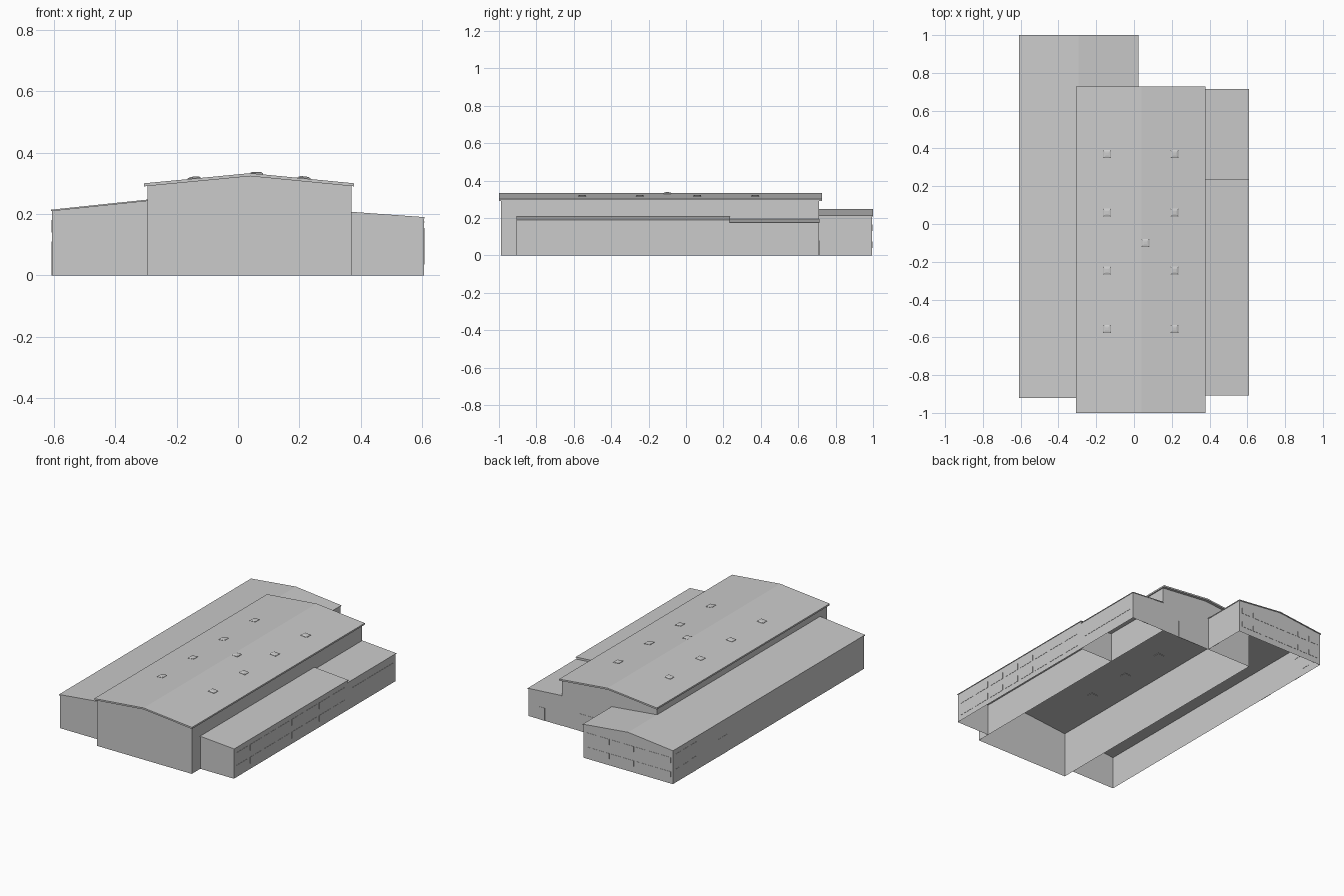
import bpy, bmesh

if "Cube" in bpy.data.objects:
    bpy.data.objects.remove(bpy.data.objects["Cube"])


def make(name, verts, faces, fix=False):
    me = bpy.data.meshes.new(name)
    me.from_pydata(verts, [], faces)
    if fix:
        bm = bmesh.new()
        bm.from_mesh(me)
        bmesh.ops.recalc_face_normals(bm, faces=bm.faces[:])
        bm.to_mesh(me)
        bm.free()
    ob = bpy.data.objects.new(name, me)
    bpy.context.collection.objects.link(ob)
    return ob


def walls(name, path, top, closed=False):
    """Upright wall sheets along a plan path; top(x) gives the wall height."""
    n = len(path)
    verts = [(x, y, 0) for x, y in path] + [(x, y, top(x)) for x, y in path]
    faces = [(i, (i + 1) % n, (i + 1) % n + n, i + n)
             for i in range(n if closed else n - 1)]
    return make(name, verts, faces)


def roof(name, profile, y0, y1, t):
    """Roof slab: x-z profile of the top surface, thickness t, run from y0 to y1."""
    ring = profile + [(x, z - t) for x, z in reversed(profile)]
    n, m = len(ring), len(profile)
    verts = [(x, y, z) for y in (y0, y1) for x, z in ring]
    faces = [(i, (i + 1) % n, (i + 1) % n + n, i + n) for i in range(n)]
    for i in range(m - 1):
        a = (i, i + 1, n - 2 - i, n - 1 - i)
        faces += [a, tuple(k + n for k in reversed(a))]
    return make(name, verts, faces, True)


def panels(name, facing, pos, rects, t=0.0015):
    """Thin window or door panels on a wall; rects are (start, end, z0, z1)."""
    verts, faces = [], []
    for a, b, z0, z1 in rects:
        k = len(verts)
        for d in (pos - t, pos + t):
            for u, z in ((a, z0), (b, z0), (b, z1), (a, z1)):
                verts.append((d, u, z) if facing == 'x' else (u, d, z))
        faces += [(k, k + 1, k + 2, k + 3), (k + 4, k + 5, k + 6, k + 7)]
        faces += [(k + i, k + (i + 1) % 4, k + 4 + (i + 1) % 4, k + 4 + i) for i in range(4)]
    return make(name, verts, faces, True)


def row(start, pitch, width, count, z0, z1):
    return [(start + i * pitch, start + i * pitch + width, z0, z1) for i in range(count)]


# Main hall
RIDGE, XL, XR = 0.04, -0.295, 0.37


def hall_top(x):
    return 0.333 - abs(x - RIDGE) * 0.0965


walls("hall_walls", [(XL, -0.99), (RIDGE, -0.99), (XR, -0.99),
                     (XR, 0.71), (RIDGE, 0.71), (XL, 0.71)],
      lambda x: hall_top(x) - 0.008, True)
roof("hall_roof", [(-0.306, 0.3), (RIDGE, 0.333), (0.378, 0.3)], -1, 0.728, 0.01)

# Left annex with gabled rear block


def left_top(x):
    return 0.247 - abs(x - XL) * 0.105


walls("left_annex_walls", [(0.02, 0.71), (0.02, 0.995), (XL, 0.995),
                           (-0.605, 0.995), (-0.605, -0.915), (XL, -0.915)],
      lambda x: left_top(x) - 0.003)
roof("left_annex_roof", [(-0.609, left_top(-0.609)), (XL, 0.247)], -0.92, 1, 0.005)
roof("rear_block_roof", [(XL, 0.247), (0.023, left_top(0.023))], 0.71, 1, 0.005)

# Right annex in two heights
for part, y0, y1, drop in (("front", -0.905, 0.232, 0), ("rear", 0.232, 0.712, 0.014)):
    def right_top(x):
        return 0.207 - drop - (x - XR) * 0.0725
    path = [(XR, y0), (0.605, y0), (0.605, y1), (XR, y1)]
    if part == "rear":
        path = path[1:]
    walls("right_annex_%s_walls" % part, path, lambda x: right_top(x) - 0.002)
    roof("right_annex_%s_roof" % part,
         [(XR, right_top(XR)), (0.608, right_top(0.608))], y0 - 0.002, y1 + 0.003, 0.004)

# Windows and doors
panels("right_annex_windows", 'x', 0.605,
       row(-0.88, 0.138, 0.115, 8, 0.035, 0.075) + row(-0.88, 0.138, 0.115, 8, 0.115, 0.155)
       + [(0.27, 0.69, 0.07, 0.125)])
panels("rear_windows", 'y', 0.995,
       row(-0.59, 0.086, 0.072, 7, 0.04, 0.075) + row(-0.59, 0.086, 0.072, 7, 0.13, 0.165))
panels("left_windows", 'x', -0.605,
       row(0.76, 0.08, 0.055, 3, 0.14, 0.18) + row(0.84, 0.08, 0.055, 2, 0.045, 0.085))
panels("left_doors", 'x', -0.605, [(0.765, 0.815, 0, 0.09), (0.455, 0.54, 0, 0.11)])
panels("hall_rear_gate", 'y', 0.71, [(0.09, 0.25, 0, 0.11)])
panels("right_annex_rear_door", 'y', 0.712, [(0.49, 0.535, 0, 0.08)])
panels("rear_block_side_door", 'x', 0.02, [(0.76, 0.81, 0, 0.09)])

# Skylights: low domed caps with a curb through the roof
RINGS = ((0.021, -0.013), (0.021, 0.002), (0.016, 0.005), (0.008, 0.0065))


def skylight(x, y):
    slope = 0 if abs(x - RIDGE) < 0.03 else (-0.0965 if x > RIDGE else 0.0965)
    base = hall_top(x)
    verts = [(x + r * sx, y + r * sy, base + h + slope * r * sx)
             for r, h in RINGS for sx, sy in ((-1, -1), (1, -1), (1, 1), (-1, 1))]
    faces = [(4 * k + i, 4 * k + (i + 1) % 4, 4 * k + 4 + (i + 1) % 4, 4 * k + 4 + i)
             for k in range(3) for i in range(4)]
    make("skylight", verts, faces + [(3, 2, 1, 0), (12, 13, 14, 15)], True)


for sx in (-0.143, 0.215):
    for sy in (0.37, 0.06, -0.247, -0.555):
        skylight(sx, sy)
skylight(0.06, -0.1)
